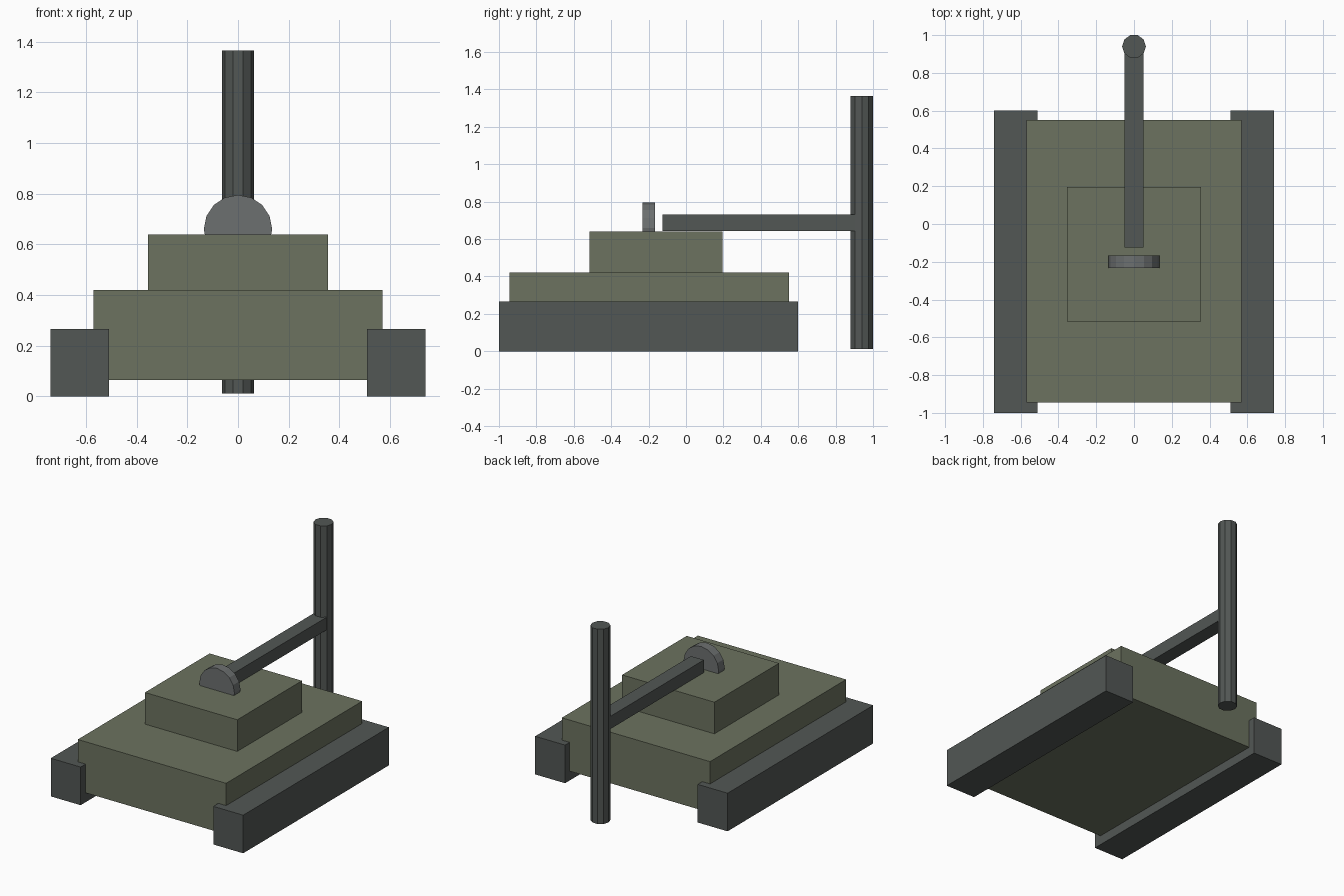
import bpy
from math import pi

if "Cube" in bpy.data.objects:
    bpy.data.objects.remove(bpy.data.objects["Cube"])


def material(name, rgb):
    m = bpy.data.materials.new(name)
    m.diffuse_color = (*rgb, 1)
    m.use_nodes = True
    m.node_tree.nodes["Principled BSDF"].inputs["Base Color"].default_value = m.diffuse_color
    return m


olive = material("olive", (0.15, 0.17, 0.115))
dark = material("dark_grey", (0.085, 0.095, 0.09))
steel = material("steel_grey", (0.15, 0.16, 0.16))


def finish(name, mat):
    o = bpy.context.object
    o.name = name
    o.data.materials.append(mat)
    return o


def box(name, x, y, z, mat):
    """Box from (min, max) ranges."""
    r = (x, y, z)
    bpy.ops.mesh.primitive_cube_add(size=1, location=[(a + b) / 2 for a, b in r])
    bpy.context.object.scale = [b - a for a, b in r]
    bpy.ops.object.transform_apply(location=False, rotation=False, scale=True)
    return finish(name, mat)


def cylinder(name, sides, radius, depth, loc, rot, mat):
    bpy.ops.mesh.primitive_cylinder_add(vertices=sides, radius=radius, depth=depth,
                                        location=loc, rotation=rot)
    return finish(name, mat)


# Tracks on both sides
for name, s in (("left_track", -1), ("right_track", 1)):
    box(name, sorted((s * 0.51, s * 0.74)), (-1, 0.6), (0, 0.265), dark)

# Hull and turret
box("hull", (-0.57, 0.57), (-0.945, 0.55), (0.065, 0.42), olive)
box("turret", (-0.355, 0.355), (-0.515, 0.195), (0.42, 0.64), olive)

# Upright hatch disc, half sunk into the turret
cylinder("hatch", 16, 0.135, 0.066, (0, -0.199, 0.66), (pi / 2, 0, 0), steel)

# Horizontal arm and vertical ten-sided pole
box("arm", (-0.05, 0.05), (-0.125, 0.94), (0.642, 0.73), dark)
cylinder("pole", 10, 0.063, 1.354, (0, 0.94, 0.688), (0, 0, pi / 2), dark)
